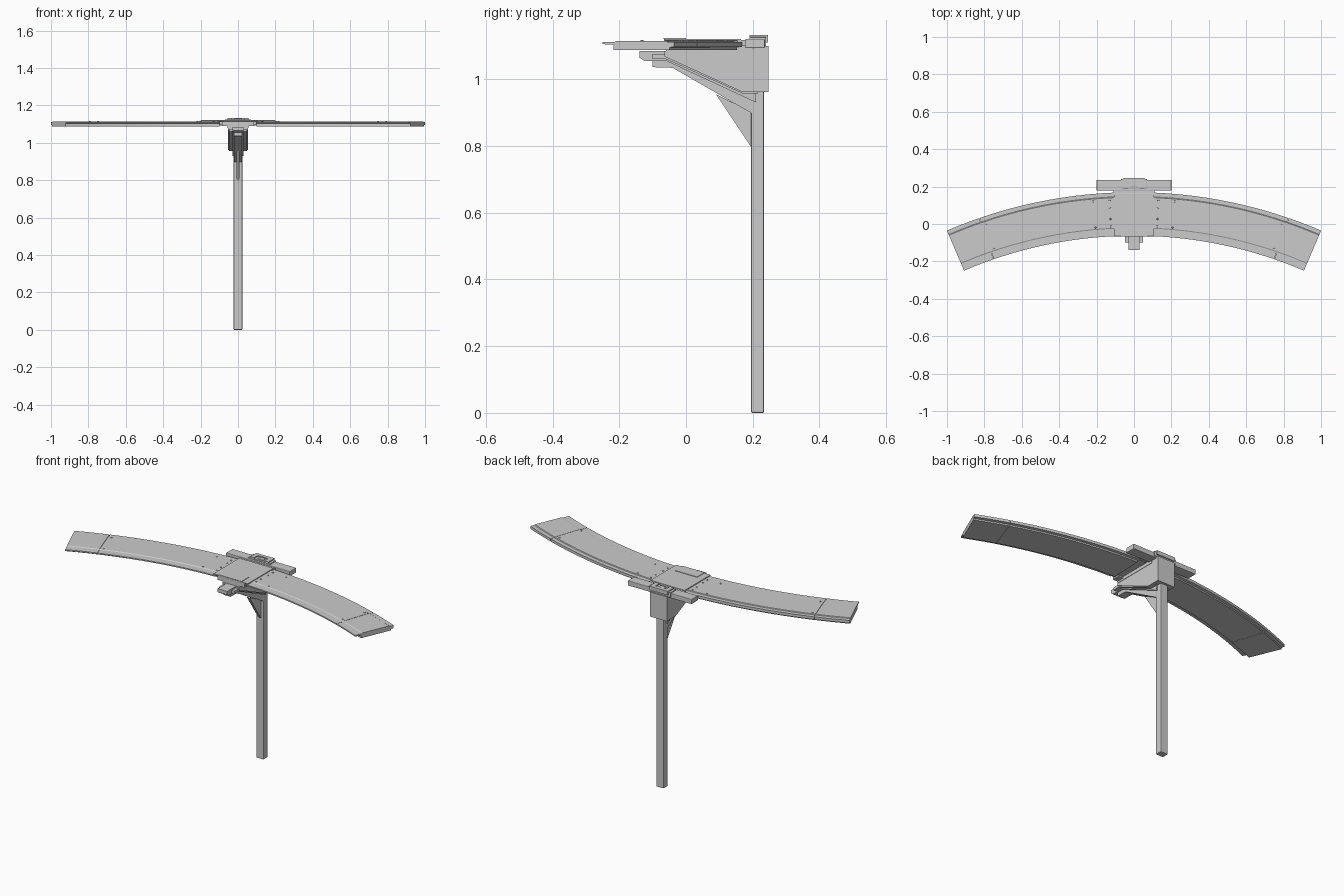
import bpy, bmesh, math
from mathutils import Vector

if "Cube" in bpy.data.objects:
    bpy.data.objects.remove(bpy.data.objects["Cube"])

CY = -2.37          # centre of the deck arc on the y axis
END = 23.2          # half angle of the arc in degrees


def finish(name, bm, smooth=False):
    bmesh.ops.recalc_face_normals(bm, faces=bm.faces)
    me = bpy.data.meshes.new(name)
    bm.to_mesh(me)
    bm.free()
    ob = bpy.data.objects.new(name, me)
    bpy.context.collection.objects.link(ob)
    if smooth:
        bpy.context.view_layer.objects.active = ob
        ob.select_set(True)
        bpy.ops.object.shade_smooth_by_angle(angle=math.radians(30))
        ob.select_set(False)
    return ob


def box(name, x0, x1, y0, y1, z0, z1, bevel=0.0):
    bm = bmesh.new()
    bmesh.ops.create_cube(bm, size=1)
    for v in bm.verts:
        v.co = Vector(((x0 + x1) / 2 + v.co.x * (x1 - x0),
                       (y0 + y1) / 2 + v.co.y * (y1 - y0),
                       (z0 + z1) / 2 + v.co.z * (z1 - z0)))
    ob = finish(name, bm)
    if bevel:
        m = ob.modifiers.new("bevel", 'BEVEL')
        m.width, m.segments = bevel, 2
    return ob


def side_plate(name, pts, x0, x1):
    """Extrude a (y, z) outline along x."""
    bm = bmesh.new()
    a = [bm.verts.new((x0, y, z)) for y, z in pts]
    f = bm.faces.new(a)
    r = bmesh.ops.extrude_face_region(bm, geom=[f])
    for v in r['geom']:
        if isinstance(v, bmesh.types.BMVert):
            v.co.x = x1
    return finish(name, bm)


def arc_sweep(name, prof, a0, a1, side, n=24):
    """Sweep a (radius, z) profile along the deck arc."""
    bm = bmesh.new()
    rings = []
    for i in range(n + 1):
        a = math.radians(a0 + (a1 - a0) * i / n)
        rings.append([bm.verts.new((side * r * math.sin(a), CY + r * math.cos(a), z))
                      for r, z in prof])
    k = len(prof)
    for p, q in zip(rings, rings[1:]):
        for j in range(k):
            bm.faces.new((p[j], p[(j + 1) % k], q[(j + 1) % k], q[j]))
    bm.faces.new(rings[0])
    bm.faces.new(rings[-1])
    return finish(name, bm, True)


# Curved deck: body with a thin overhanging inner lip and stepped outer edge
deck = [(2.307, 1.105), (2.342, 1.103), (2.342, 1.087), (2.525, 1.087), (2.525, 1.095),
        (2.54, 1.097), (2.54, 1.112), (2.517, 1.112), (2.513, 1.115), (2.352, 1.115),
        (2.347, 1.112), (2.307, 1.112)]
for side, tag in ((-1, "left"), (1, "right")):
    arc_sweep("deck_" + tag, deck, 2.4, 18.95, side)
    arc_sweep("deck_end_" + tag, deck, 19.0, END, side, 8)
    # filler behind the seam
    arc_sweep("seam_strip_" + tag, [(2.345, 1.09), (2.52, 1.09), (2.52, 1.112), (2.345, 1.112)],
              18.8, 19.2, side, 2)
    # rivets beside the hub and near the end seam
    bm = bmesh.new()
    for ang, r in [(3.0, 2.36), (3.0, 2.40), (3.0, 2.46), (3.0, 2.50),
                   (5.0, 2.36), (5.0, 2.50), (18.5, 2.36), (18.5, 2.50)]:
        a = math.radians(ang)
        g = bmesh.ops.create_cone(bm, cap_ends=True, segments=10, radius1=0.005,
                                  radius2=0.004, depth=0.004)
        bmesh.ops.translate(bm, verts=g['verts'],
                            vec=(side * r * math.sin(a), CY + r * math.cos(a), 1.116))
    finish("rivets_" + tag, bm)

# Hub joining the two deck halves
box("hub_core", -0.102, 0.102, -0.05, 0.16, 1.098, 1.116)
box("hub_top_plate", -0.108, 0.108, -0.066, 0.165, 1.115, 1.121, 0.002)
box("hub_saddle", -0.055, 0.055, -0.06, 0.2, 1.08, 1.1)
box("hub_front_plate", -0.07, 0.07, -0.068, 0.0, 1.12, 1.124, 0.001)
box("hub_front_block", -0.085, 0.085, -0.062, -0.02, 1.09, 1.116)

# Rear cross bar with centre clamp
box("rear_bar", -0.2, 0.2, 0.178, 0.236, 1.093, 1.121, 0.003)
box("rear_bar_link", -0.11, 0.11, 0.155, 0.185, 1.1, 1.117)
box("clamp_base", -0.07, 0.07, 0.19, 0.24, 1.1, 1.126, 0.002)
for s in (-1, 1):
    box("clamp_jaw", s * 0.045 - 0.012, s * 0.045 + 0.012, 0.19, 0.246, 1.11, 1.132)
box("clamp_tongue", -0.033, 0.033, 0.225, 0.246, 1.11, 1.132)
box("clamp_button", -0.02, 0.02, 0.2, 0.22, 1.12, 1.13, 0.002)

# Housing: triangular cheek body around the top of the post
side_plate("housing", [(-0.065, 1.084), (0.18, 1.084), (0.225, 1.1), (0.247, 1.1), (0.247, 0.961),
                       (0.17, 0.961), (-0.065, 1.068)], -0.053, 0.053)

# Sloping support arms
side_plate("upper_arm", [(-0.14, 1.084), (-0.06, 1.084), (0.21, 0.965), (0.21, 0.93),
                         (-0.06, 1.055), (-0.125, 1.055), (-0.14, 1.065)], -0.03, 0.03)
for s in (-1, 1):
    side_plate("arm_rail", [(-0.1, 1.075), (-0.06, 1.075), (0.17, 0.972), (0.215, 0.972),
                            (0.215, 0.957), (0.17, 0.957), (-0.06, 1.06), (-0.1, 1.06)],
               s * 0.03, s * 0.048)
side_plate("lower_arm", [(-0.1, 1.058), (-0.06, 1.058), (0.21, 0.935), (0.21, 0.89),
                         (-0.04, 1.034), (-0.1, 1.036)], -0.022, 0.022)
side_plate("gusset", [(0.09, 0.955), (0.2, 0.9), (0.2, 0.79)], -0.008, 0.008)

# Post
box("post", -0.023, 0.023, 0.195, 0.234, 0.0, 1.0, 0.004)
